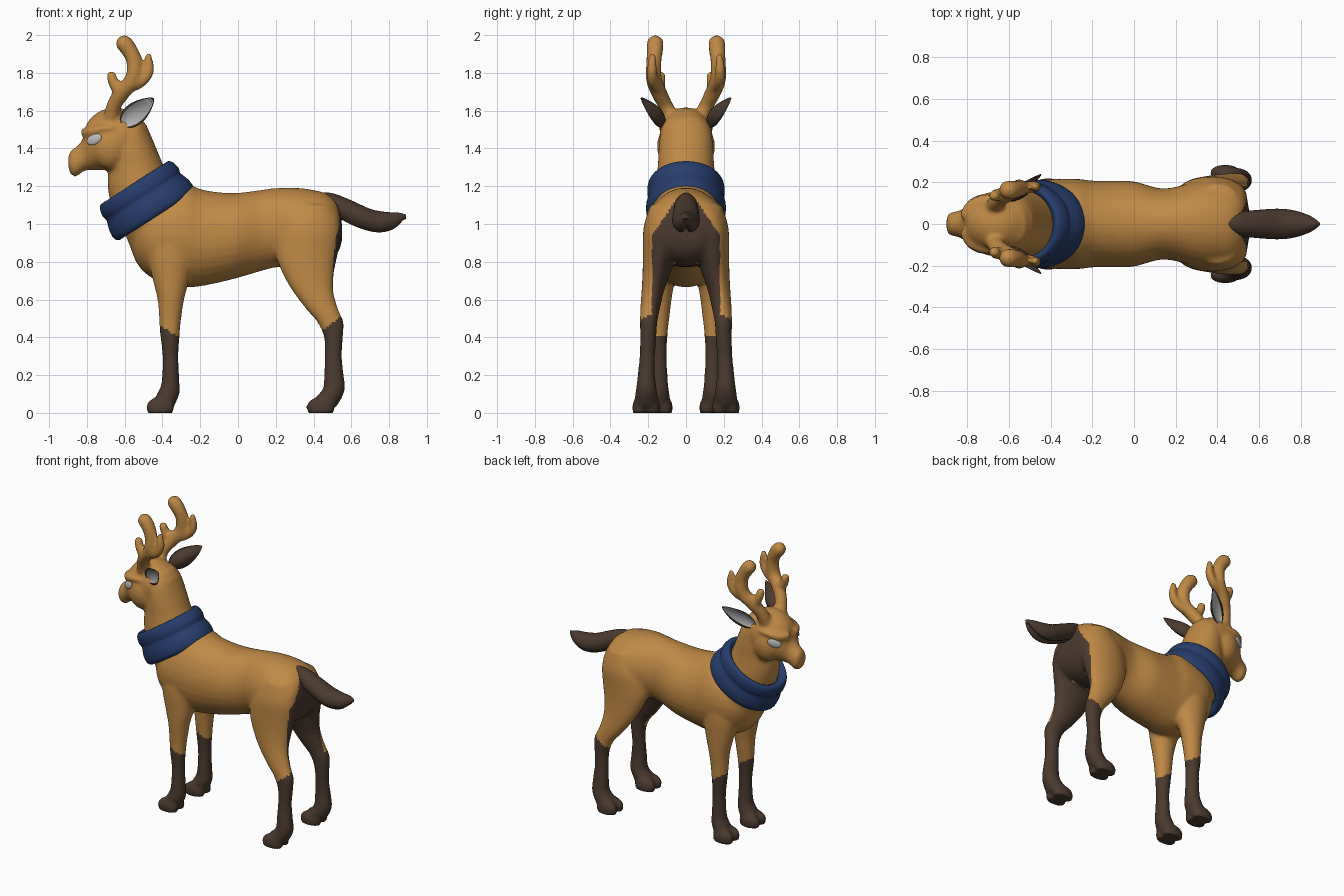
import bpy, bmesh, math
from mathutils import Vector, Matrix

if "Cube" in bpy.data.objects:
    bpy.data.objects.remove(bpy.data.objects["Cube"])


def material(name, rgb):
    m = bpy.data.materials.new(name)
    m.diffuse_color = (*rgb, 1)
    m.use_nodes = True
    m.node_tree.nodes["Principled BSDF"].inputs["Base Color"].default_value = m.diffuse_color
    return m


TAN = material("tan coat", (0.52, 0.25, 0.06))
BROWN = material("dark brown", (0.07, 0.042, 0.028))
NAVY = material("navy cloth", (0.02, 0.048, 0.15))
GREY = material("pale grey", (0.5, 0.5, 0.5))


def make(name, bm, *mats):
    bmesh.ops.recalc_face_normals(bm, faces=bm.faces)
    for f in bm.faces:
        f.smooth = True
    me = bpy.data.meshes.new(name)
    bm.to_mesh(me)
    bm.free()
    for m in mats:
        me.materials.append(m)
    ob = bpy.data.objects.new(name, me)
    bpy.context.collection.objects.link(ob)
    return ob


def spline(st, n=5):
    """Catmull-Rom interpolation of station tuples."""
    out = []
    for i in range(len(st) - 1):
        q = [st[max(i - 1, 0)], st[i], st[i + 1], st[min(i + 2, len(st) - 1)]]
        for k in range(n):
            t = k / n
            out.append([0.5 * (2 * b + (c - a) * t + (2 * a - 5 * b + 4 * c - d) * t * t
                               + (3 * b - a - 3 * c + d) * t ** 3) for a, b, c, d in zip(*q)])
    return out + [list(st[-1])]


def loft(bm, rings, seg=28):
    """Skin ellipses given as (centre, u axis, v axis) and cap both ends."""
    loops = []
    for c, u, v in rings:
        loops.append([bm.verts.new(c + u * math.cos(a) + v * math.sin(a))
                      for a in (2 * math.pi * i / seg for i in range(seg))])
    for p, q in zip(loops, loops[1:]):
        for i in range(seg):
            j = (i + 1) % seg
            bm.faces.new((p[i], p[j], q[j], q[i]))
    bm.faces.new(loops[0])
    bm.faces.new(loops[-1])


def along_x(bm, st):
    """Stations: x, top, bottom, half width."""
    loft(bm, [(Vector((x, 0, (t + b) / 2)), Vector((0, w, 0)), Vector((0, 0, (t - b) / 2)))
              for x, t, b, w in spline(st)])


def along_z(bm, st, s=1):
    """Stations: z, front x, back x, y centre, half width."""
    loft(bm, [(Vector(((a + b) / 2, s * y, z)), Vector(((b - a) / 2, 0, 0)), Vector((0, w, 0)))
              for z, a, b, y, w in spline(st)])


def tube(bm, st, s=1):
    """Round tube with a rounded tip. Stations: x, y, z, radius."""
    p = spline(st)
    rings = []
    for i, (x, y, z, r) in enumerate(p):
        d = (Vector(p[min(i + 1, len(p) - 1)][:3]) - Vector(p[max(i - 1, 0)][:3])).normalized()
        u = d.cross(Vector((0, 1, 0.02))).normalized()
        rings.append((Vector((x, y, z)), u * r, d.cross(u) * r, d))
    c, u, v, d = rings[-1]
    r = u.length
    for a in (0.4, 0.8, 1.2, 1.5):
        rings.append((c + d * r * math.sin(a), u * math.cos(a), v * math.cos(a), d))
    loft(bm, [((q[0].x, s * q[0].y, q[0].z), q[1], q[2]) and
              (Vector((q[0].x, s * q[0].y, q[0].z)),
               Vector((q[1].x, s * q[1].y, q[1].z)), Vector((q[2].x, s * q[2].y, q[2].z)))
              for q in rings], 16)


def ball(bm, c, r):
    bmesh.ops.create_uvsphere(bm, u_segments=24, v_segments=14, radius=1,
                              matrix=Matrix.Translation(c) @ Matrix.Diagonal((*r, 1)))


# Trunk, neck and head
bm = bmesh.new()
along_x(bm, [(-.57, 1.0, .89, .05), (-.54, 1.08, .80, .13), (-.48, 1.15, .73, .185),
             (-.40, 1.19, .69, .213), (-.28, 1.215, .665, .217), (-.2, 1.185, .67, .208),
             (-.1, 1.168, .69, .208), (0, 1.165, .715, .204), (.12, 1.18, .75, .172),
             (.2, 1.19, .77, .178), (.3, 1.192, .77, .205), (.4, 1.18, .775, .213),
             (.48, 1.155, .80, .198), (.53, 1.10, .85, .16), (.55, 1.0, .91, .08)])
along_z(bm, [(.85, -.56, -.2, 0, .18), (1.0, -.62, -.25, 0, .185), (1.1, -.67, -.30, 0, .175),
             (1.2, -.69, -.345, 0, .163), (1.3, -.685, -.39, 0, .15), (1.4, -.68, -.432, 0, .145),
             (1.5, -.66, -.475, 0, .13), (1.57, -.62, -.52, 0, .08)])
along_x(bm, [(-.898, 1.36, 1.30, .03), (-.885, 1.388, 1.262, .052), (-.855, 1.41, 1.25, .06),
             (-.825, 1.445, 1.275, .07), (-.80, 1.53, 1.285, .092), (-.77, 1.57, 1.285, .115),
             (-.72, 1.603, 1.285, .132), (-.65, 1.618, 1.295, .14), (-.58, 1.60, 1.33, .138),
             (-.52, 1.56, 1.40, .115), (-.48, 1.52, 1.45, .06)])

FRONT_LEG = [(.03, -.46, -.34, .145, .062), (.1, -.43, -.31, .145, .058), (.16, -.405, -.31, .145, .05),
             (.3, -.4, -.315, .145, .043), (.42, -.413, -.308, .145, .048), (.5, -.418, -.30, .142, .054),
             (.6, -.426, -.285, .14, .064), (.7, -.45, -.26, .135, .075), (.85, -.48, -.24, .125, .09),
             (.98, -.44, -.28, .12, .08)]
HIND_LEG = [(.03, .38, .52, .21, .064), (.08, .41, .55, .21, .062), (.13, .45, .566, .21, .054),
            (.2, .455, .56, .21, .046), (.3, .46, .55, .205, .041), (.4, .455, .556, .2, .043),
            (.48, .42, .56, .198, .046), (.55, .36, .53, .19, .052), (.65, .285, .505, .175, .06),
            (.75, .23, .51, .155, .075), (.85, .2, .53, .14, .088), (.98, .22, .54, .13, .095),
            (1.1, .3, .5, .11, .08)]
for s in (-1, 1):
    # Legs with cloven toes
    for leg, toe in ((FRONT_LEG, -.412), (HIND_LEG, .437)):
        along_z(bm, leg, s)
        for k in (-1, 1):
            ball(bm, (toe, s * leg[0][3] + k * .035, .03), (.076, .04, .055))
    # Cheeks and brows
    ball(bm, (-.675, s * .07, 1.41), (.105, .083, .122))
    tube(bm, [(-.815, .03, 1.485, .024), (-.785, .09, 1.488, .024),
              (-.72, .125, 1.505, .018), (-.66, .13, 1.51, .01)], s)
    # Antlers: main beam, front prong, rear prong
    tube(bm, [(-.67, .08, 1.56, .045), (-.655, .11, 1.63, .04), (-.61, .145, 1.70, .043),
              (-.555, .17, 1.77, .043), (-.55, .17, 1.86, .041), (-.575, .165, 1.92, .044),
              (-.602, .163, 1.955, .046)], s)
    tube(bm, [(-.62, .14, 1.69, .032), (-.655, .14, 1.74, .03), (-.67, .135, 1.785, .027)], s)
    tube(bm, [(-.58, .155, 1.72, .03), (-.51, .175, 1.755, .03), (-.472, .18, 1.81, .028),
              (-.474, .178, 1.885, .02)], s)
shell = make("body_source", bm)

# Fuse the parts into one smooth skin
mod = shell.modifiers.new("fuse", 'REMESH')
mod.mode = 'VOXEL'
mod.voxel_size = 0.0125
mod = shell.modifiers.new("soften", 'SMOOTH')
mod.factor, mod.iterations = 0.5, 6
fused = bpy.data.meshes.new_from_object(shell.evaluated_get(bpy.context.evaluated_depsgraph_get()))
bpy.data.objects.remove(shell)
bm = bmesh.new()
bm.from_mesh(fused)
for v in bm.verts:
    v.co.z = max(v.co.z, 0.005) - 0.005 if v.co.z < 0.02 else v.co.z
body = make("body", bm, TAN, BROWN)


# Dark socks, inner hind legs and rump
def is_dark(c, n):
    y, side = abs(c.y), n.y * (1 if c.y > 0 else -1)
    if c.x < 0.1:
        return c.z < 0.43 - (c.x + 0.36) * 0.6
    if c.z < 0.43 + (c.x - 0.44) * 0.8 and c.z < 0.53:
        return True
    if c.x < 0.25 or c.z > 1.13 or y > min(0.18, 0.06 + (1.12 - c.z) * 0.65):
        return False
    return n.x > 0.4 or (c.z < 0.8 and (side < -0.2 or y < 0.06))


for f in body.data.polygons:
    f.material_index = int(is_dark(f.center, f.normal))
    f.use_smooth = True

# Tail with a keel groove underneath
bm = bmesh.new()
along_x(bm, [(.42, 1.165, 1.13, .015), (.5, 1.163, 1.05, .055), (.6, 1.125, .99, .068),
             (.7, 1.08, .955, .073), (.78, 1.064, .953, .062), (.85, 1.06, .985, .036),
             (.89, 1.05, 1.03, .006)])
for v in bm.verts:
    if v.co.x > .55 and abs(v.co.y) < .02 and v.co.z < 1.02:
        v.co.z += .03 * (1 - abs(v.co.y) / .02)
make("tail", bm, BROWN)

# Scarf: a tilted folded band, stations are distance along the axis, depth, width
bm = bmesh.new()
axis = Vector((-.54, 0, .84)).normalized()
across = Vector((axis.z, 0, -axis.x))
mid = Vector((-.49, 0, 1.128))
band = spline([(-.075, .185, .165), (-.105, .225, .19), (-.085, .25, .208), (-.04, .25, .211),
               (0, .238, .203), (.02, .232, .200), (.05, .238, .205), (.09, .228, .200),
               (.108, .205, .18), (.08, .17, .15)], 4)
seg = 56
loops = [[bm.verts.new(mid + axis * t + across * a * math.cos(w) + Vector((0, b * math.sin(w), 0)))
          for w in (2 * math.pi * i / seg for i in range(seg))] for t, a, b in band]
for p, q in zip(loops, loops[1:] + loops[:1]):
    for i in range(seg):
        j = (i + 1) % seg
        bm.faces.new((p[i], p[j], q[j], q[i]))
make("scarf", bm, NAVY)

for s, label in ((-1, "near"), (1, "far")):
    # Cupped leaf-shaped ear with a pale lining inside a dark shell
    base, tip = Vector((-.615, .115, 1.525)), Vector((-.442, .235, 1.668))
    run = tip - base
    wide = Vector((.62, .02, -.75)).normalized()
    out = run.cross(wide).normalized()
    out = out if out.y > 0 else -out
    N, M = 14, 10
    bm = bmesh.new()
    for lift, bulge, mat in ((0, .045, 1), (.012, .022, 0)):
        grid = []
        for i in range(N + 1):
            t = i / N
            half = .064 * math.sin(math.pi * t ** 0.85) ** 0.7 * (1 - .25 * t) + .002
            row = []
            for j in range(M + 1):
                k = 2 * j / M - 1
                p = base + run * t + wide * half * k + out * (
                    .006 - bulge * (1 - k * k) * math.sin(math.pi * min(t + .12, 1)))
                row.append(bm.verts.new((p.x, s * p.y, p.z)))
            grid.append(row)
        for i in range(N):
            for j in range(M):
                f = bm.faces.new((grid[i][j], grid[i + 1][j], grid[i + 1][j + 1], grid[i][j + 1]))
                rim = j in (0, M - 1) or i == N - 1
                f.material_index = 1 if mat or rim else 0
    bmesh.ops.remove_doubles(bm, verts=bm.verts, dist=.0005)
    make(label + "_ear", bm, GREY, BROWN)

    # Eye set flush into the face
    hit, loc, nor, _ = body.ray_cast(Vector((-.762, s * .6, 1.448)), Vector((0, -s, 0)))
    if hit:
        bm = bmesh.new()
        ball(bm, (0, 0, 0), (.046, .028, .012))
        zc = nor.normalized()
        xc = Vector((1, 0, .3))
        xc = (xc - zc * xc.dot(zc)).normalized()
        yc = zc.cross(xc)
        rot = Matrix((xc, yc, zc)).transposed().to_4x4()
        bm.transform(Matrix.Translation(loc) @ rot)
        make(label + "_eye", bm, GREY)
